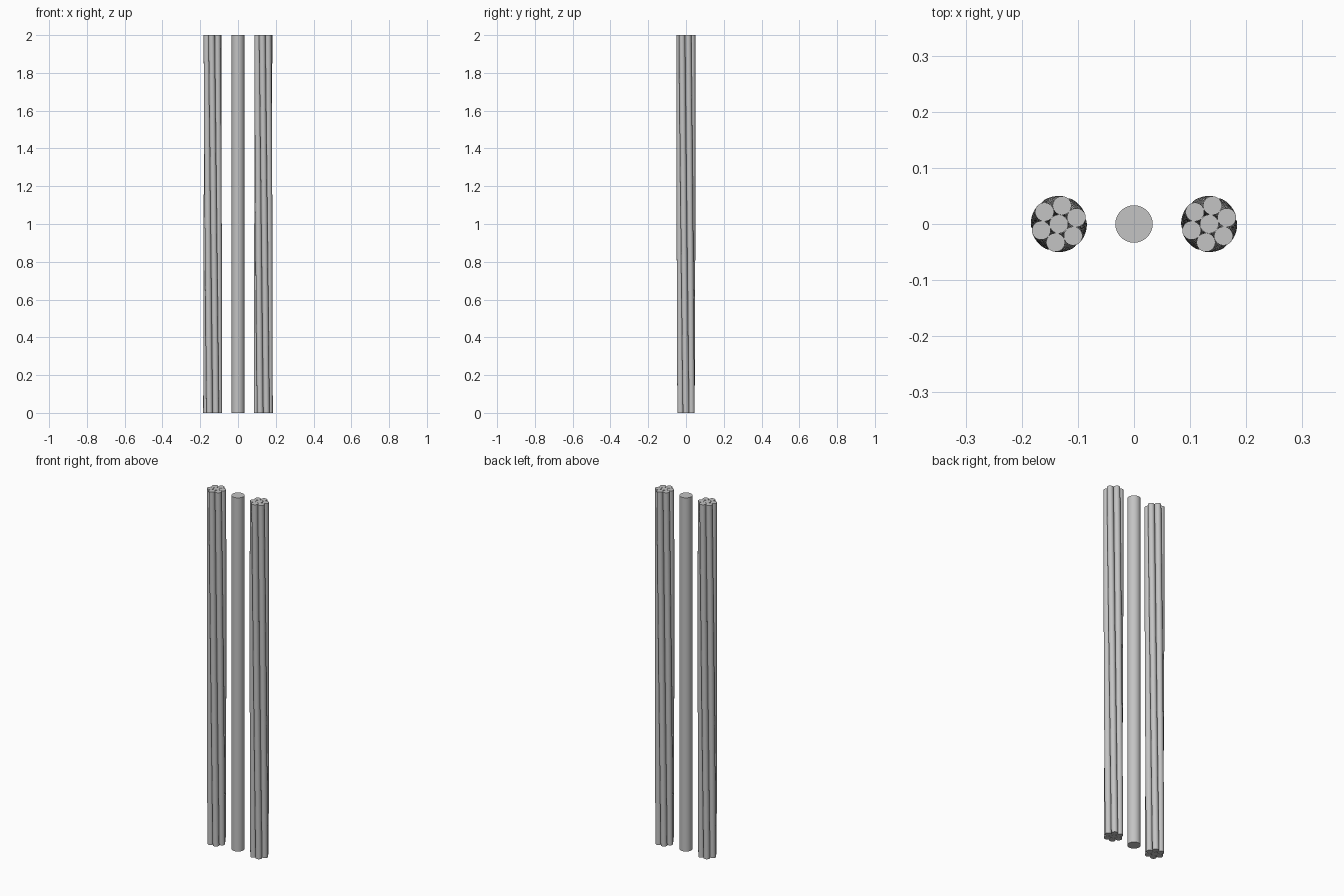
import bpy
import bmesh
from math import radians, cos, sin
from mathutils import Matrix

HEIGHT = 2.0
ROD_RADIUS = 0.0333
WIRE_RADIUS = 0.0167
LAY_RADIUS = 0.0333
STRAND_X = 0.134
START, TWIST = radians(60), radians(-40)  # lay angle at the base, turn up to the top
SLICES = 32

if "Cube" in bpy.data.objects:
    bpy.data.objects.remove(bpy.data.objects["Cube"], do_unlink=True)

# Steel grey for every part
steel = bpy.data.materials.new("steel_grey")
steel.use_nodes = True
grey = (0.55, 0.55, 0.55, 1)
steel.diffuse_color = grey
steel.node_tree.nodes["Principled BSDF"].inputs["Base Color"].default_value = grey


def round_bar(name, radius, offset=(0, 0), twist=0.0):
    """Upright bar on the ground, optionally twisted about the z axis."""
    bm = bmesh.new()
    place = Matrix.Translation((offset[0], offset[1], HEIGHT / 2))
    bmesh.ops.create_cone(bm, cap_ends=True, segments=32, radius1=radius,
                          radius2=radius, depth=HEIGHT, matrix=place)
    if twist:
        for i in range(1, SLICES):
            bmesh.ops.bisect_plane(bm, geom=bm.verts[:] + bm.edges[:] + bm.faces[:],
                                   plane_co=(0, 0, HEIGHT * i / SLICES),
                                   plane_no=(0, 0, 1))
        for v in bm.verts:
            v.co = Matrix.Rotation(twist * v.co.z / HEIGHT, 3, 'Z') @ v.co
    mesh = bpy.data.meshes.new(name)
    bm.to_mesh(mesh)
    bm.free()
    mesh.materials.append(steel)
    return mesh


def add(name, mesh, x=0.0):
    obj = bpy.data.objects.new(name, mesh)
    obj.location.x = x
    bpy.context.collection.objects.link(obj)
    return obj


# Solid rod in the middle
parts = [add("solid_rod", round_bar("solid_rod", ROD_RADIUS))]

# One straight core wire and six outer wires laid around it
wires = {"core_wire": round_bar("core_wire", WIRE_RADIUS)}
for k in range(6):
    a = START + radians(60 * k)
    centre = (LAY_RADIUS * cos(a), LAY_RADIUS * sin(a))
    name = f"outer_wire_{k + 1}"
    wires[name] = round_bar(name, WIRE_RADIUS, centre, TWIST)

# The same strand stands on both sides of the rod
for side, x in (("left", STRAND_X), ("right", -STRAND_X)):
    for name, mesh in wires.items():
        parts.append(add(f"{side}_{name}", mesh, x))

# Smooth sides with crisp ends
bpy.ops.object.select_all(action='DESELECT')
for obj in parts:
    obj.select_set(True)
bpy.context.view_layer.objects.active = parts[0]
bpy.ops.object.shade_smooth_by_angle(angle=radians(40))
